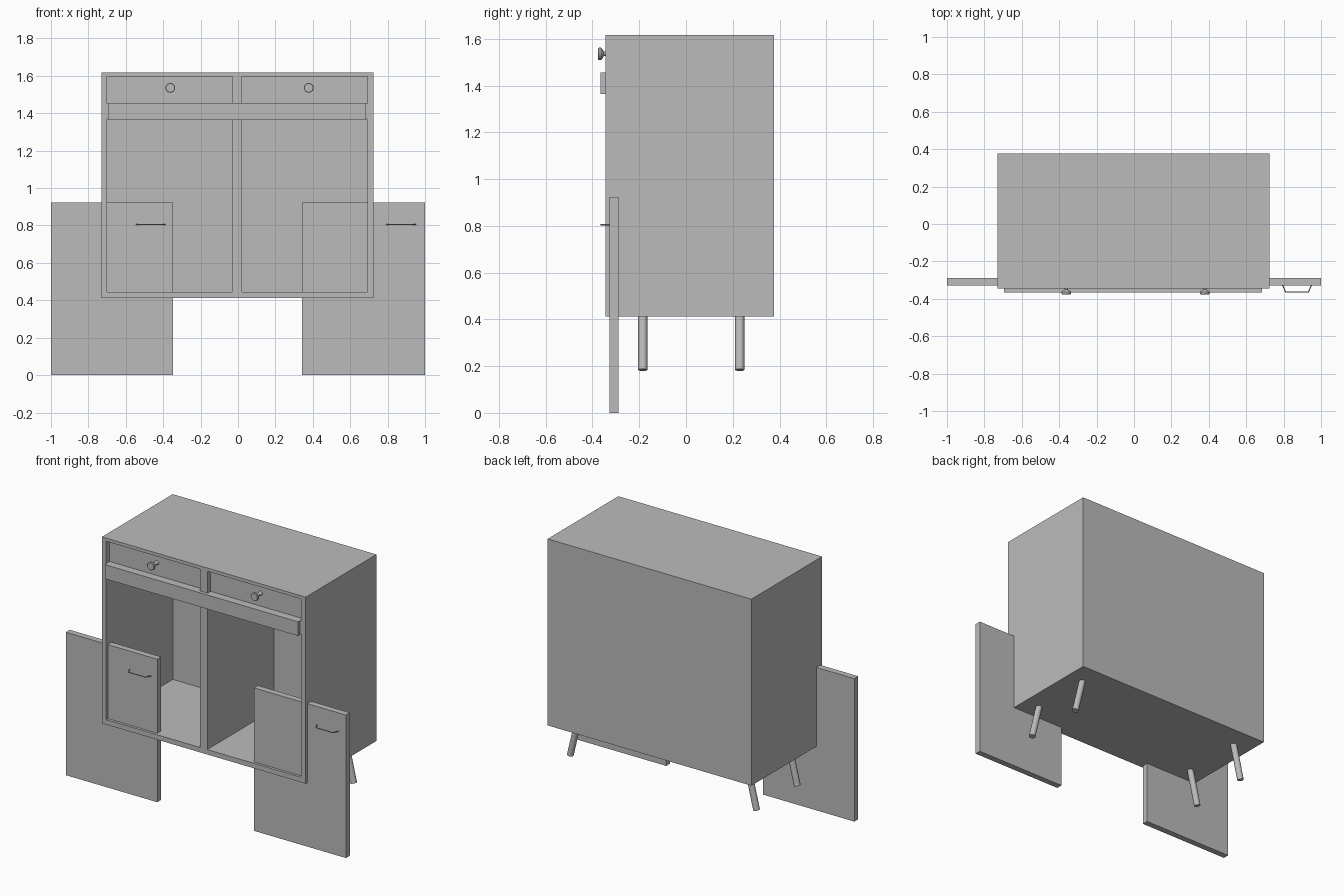
import bpy, bmesh, math
from mathutils import Vector, Matrix

if "Cube" in bpy.data.objects:
    bpy.data.objects.remove(bpy.data.objects["Cube"])

grey = bpy.data.materials.new("grey paint")
grey.diffuse_color = (0.5, 0.5, 0.5, 1)
grey.use_nodes = True
grey.node_tree.nodes["Principled BSDF"].inputs["Base Color"].default_value = grey.diffuse_color


def finish(name, bm):
    bmesh.ops.recalc_face_normals(bm, faces=bm.faces)
    mesh = bpy.data.meshes.new(name)
    bm.to_mesh(mesh)
    bm.free()
    obj = bpy.data.objects.new(name, mesh)
    bpy.context.collection.objects.link(obj)
    mesh.materials.append(grey)
    return obj


def smooth(obj):
    bpy.ops.object.select_all(action='DESELECT')
    obj.select_set(True)
    bpy.context.view_layer.objects.active = obj
    bpy.ops.object.shade_smooth_by_angle(angle=math.radians(35))


def box(name, x0, x1, y0, y1, z0, z1):
    bm = bmesh.new()
    size = Matrix.Diagonal((x1 - x0, y1 - y0, z1 - z0, 1))
    mid = Matrix.Translation(((x0 + x1) / 2, (y0 + y1) / 2, (z0 + z1) / 2))
    bmesh.ops.create_cube(bm, size=1, matrix=mid @ size)
    return finish(name, bm)


def rod(bm, a, b, radius, sides):
    a, b = Vector(a), Vector(b)
    turn = (b - a).to_track_quat('Z', 'Y').to_matrix().to_4x4()
    bmesh.ops.create_cone(bm, cap_ends=True, segments=sides, radius1=radius,
                          radius2=radius, depth=(b - a).length,
                          matrix=Matrix.Translation((a + b) / 2) @ turn)


# cabinet carcass: one block with drawer recesses and two deep cupboards cut out
cabinet = box("cabinet", -0.73, 0.725, -0.345, 0.376, 0.413, 1.617)
for x0, x1 in ((-0.70, -0.03), (0.022, 0.692)):
    for y1, z0, z1 in ((-0.31, 1.453, 1.596), (0.335, 0.445, 1.37)):
        cutter = box("opening_cutter", x0, x1, -0.5, y1, z0, z1)
        cutter.hide_render = True
        mod = cabinet.modifiers.new("opening", 'BOOLEAN')
        mod.operation = 'DIFFERENCE'
        mod.solver = 'EXACT'
        mod.object = cutter
        bpy.context.view_layer.objects.active = cabinet
        bpy.ops.object.modifier_apply(modifier=mod.name)
        bpy.data.objects.remove(cutter)

# rail across the front below the drawers
box("front_rail", -0.694, 0.685, -0.366, -0.343, 1.364, 1.455)

# two low doors, each with a thin bent pull
for side, x0, x1, h in (("left", -1.0, -0.347, -0.545), ("right", 0.343, 1.0, 0.793)):
    box(side + "_door", x0, x1, -0.328, -0.288, 0.003 if x0 < -2 else 0.0, 0.923)
    path = [(h, -0.325), (h + 0.018, -0.364), (h + 0.139, -0.364), (h + 0.157, -0.325)]
    bm = bmesh.new()
    for a, b in zip(path, path[1:]):
        rod(bm, (a[0], a[1], 0.805), (b[0], b[1], 0.805), 0.003, 8)
    smooth(finish(side + "_door_pull", bm))

# turned drawer knobs, (radius, y) profile spun around the y axis
profile = [(0, -0.376), (0.023, -0.376), (0.026, -0.373), (0.026, -0.363),
           (0.020, -0.357), (0.009, -0.351), (0.009, -0.325), (0.014, -0.309), (0, -0.309)]
for side, x in (("left", -0.362), ("right", 0.378)):
    bm = bmesh.new()
    verts = [bm.verts.new((x + r, y, 1.536)) for r, y in profile]
    edges = [bm.edges.new(p) for p in zip(verts, verts[1:])]
    bmesh.ops.spin(bm, geom=verts + edges, cent=(x, 0, 1.536), axis=(0, 1, 0),
                   angle=math.tau, steps=24)
    bmesh.ops.remove_doubles(bm, verts=bm.verts, dist=0.0001)
    smooth(finish(side + "_drawer_knob", bm))

# four round legs splayed outwards
for side, sx in (("left", -1), ("right", 1)):
    for row, y in (("front", -0.185), ("back", 0.23)):
        bm = bmesh.new()
        rod(bm, (sx * 0.607, y, 0.425), (sx * 0.665, y, 0.184), 0.02, 24)
        smooth(finish(f"{row}_{side}_leg", bm))
